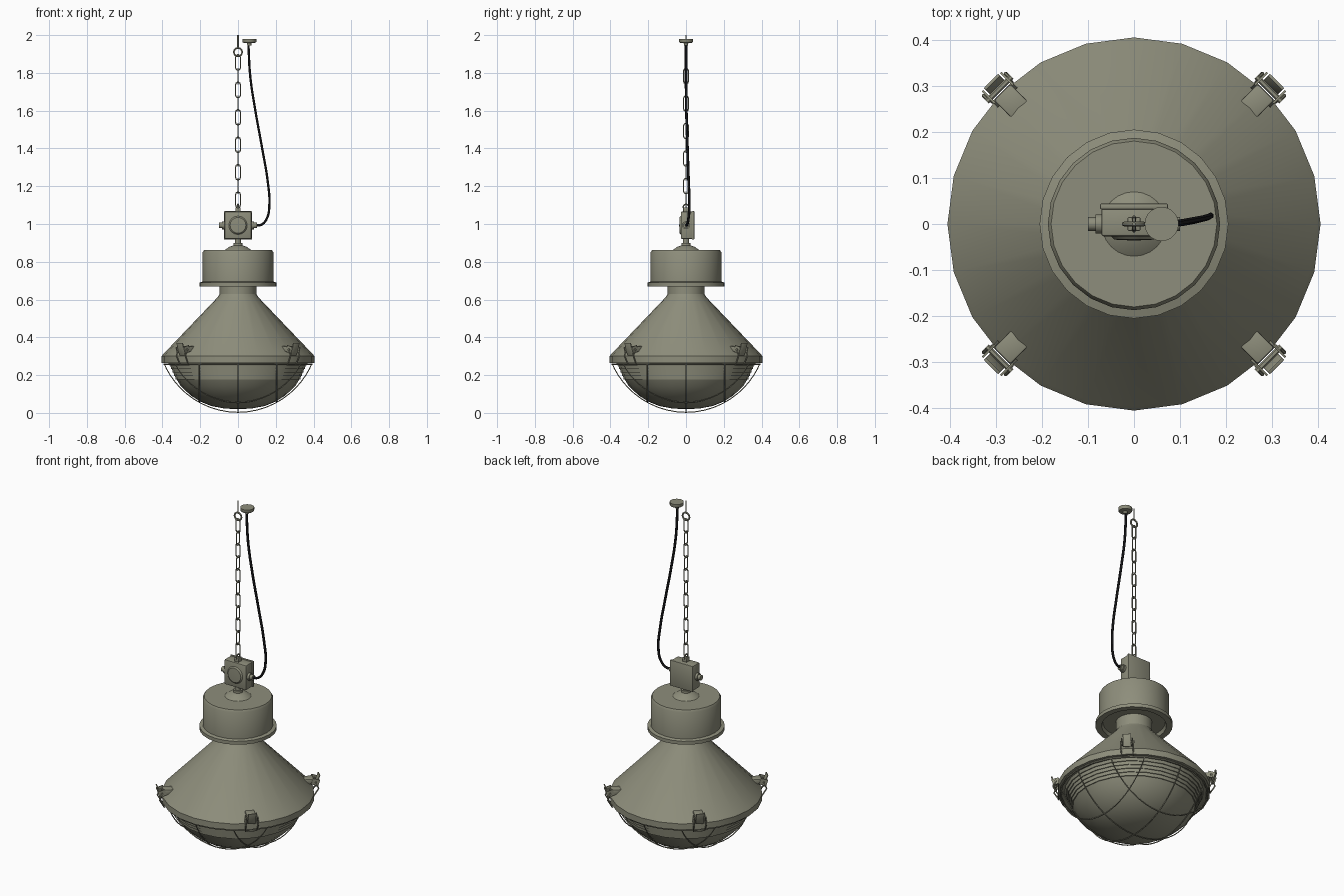
import bpy, bmesh, math
from mathutils import Matrix, Vector

cube = bpy.data.objects.get("Cube")
if cube:
    bpy.data.objects.remove(cube, do_unlink=True)


def make_material(name, rgb):
    m = bpy.data.materials.new(name)
    m.use_nodes = True
    m.diffuse_color = (*rgb, 1)
    m.node_tree.nodes["Principled BSDF"].inputs["Base Color"].default_value = (*rgb, 1)
    return m


olive = make_material("olive grey paint", (0.27, 0.27, 0.2))
black = make_material("black rubber", (0.012, 0.012, 0.014))


def finish(bm, name, mat, place):
    bmesh.ops.recalc_face_normals(bm, faces=bm.faces)
    me = bpy.data.meshes.new(name)
    bm.to_mesh(me)
    bm.free()
    me.materials.append(mat)
    ob = bpy.data.objects.new(name, me)
    bpy.context.collection.objects.link(ob)
    ob.matrix_world = place
    return ob


def lathe(name, profile, sides=24, place=Matrix(), mat=olive):
    """Spin an (r, z) profile about the z axis."""
    bm = bmesh.new()
    verts = [bm.verts.new((r, 0, z)) for r, z in profile]
    edges = [bm.edges.new(pair) for pair in zip(verts, verts[1:])]
    bmesh.ops.spin(bm, geom=verts + edges, cent=(0, 0, 0), axis=(0, 0, 1),
                   angle=math.tau, steps=sides, use_duplicate=False)
    bmesh.ops.remove_doubles(bm, verts=bm.verts, dist=0.0004)
    return finish(bm, name, mat, place)


def box(name, centre, size, bevel=0.0, place=Matrix()):
    bm = bmesh.new()
    bmesh.ops.create_cube(bm, size=1, matrix=Matrix.Translation(centre) @ Matrix.Diagonal((*size, 1)))
    if bevel:
        bmesh.ops.bevel(bm, geom=bm.edges[:], offset=bevel, segments=2, affect='EDGES', profile=0.5)
    return finish(bm, name, olive, place)


def tube(name, points, radius, closed=False, kind='POLY', mat=olive, place=Matrix()):
    cu = bpy.data.curves.new(name, 'CURVE')
    cu.dimensions = '3D'
    cu.bevel_depth = radius
    cu.bevel_resolution = 1
    cu.use_fill_caps = True
    cu.resolution_u = 6
    sp = cu.splines.new(kind)
    if kind == 'BEZIER':
        sp.bezier_points.add(len(points) - 1)
        for bp, p in zip(sp.bezier_points, points):
            bp.co = p
            bp.handle_left_type = bp.handle_right_type = 'AUTO'
    else:
        sp.points.add(len(points) - 1)
        for pt, p in zip(sp.points, points):
            pt.co = (*p, 1)
    sp.use_cyclic_u = closed
    cu.materials.append(mat)
    ob = bpy.data.objects.new(name, cu)
    bpy.context.collection.objects.link(ob)
    ob.matrix_world = place
    return ob


def cylinder_x(name, x0, x1, r, z, y=0.0):
    place = Matrix.Translation((x0, y, z)) @ Matrix.Rotation(math.pi / 2, 4, 'Y')
    return lathe(name, [(0, 0), (r, 0), (r, x1 - x0), (0, x1 - x0)], 12, place)


def circle(r, n, z):
    return [(r * math.cos(math.tau * i / n), r * math.sin(math.tau * i / n), z) for i in range(n)]


# Conical shade with a short vertical rim and neck
lathe("shade", [(0.36, 0.265), (0.405, 0.265), (0.405, 0.3), (0.395, 0.312),
                (0.11, 0.61), (0.097, 0.63), (0.097, 0.7)])

# Gear housing with flange, recessed underside and stepped lid
lathe("gear_housing", [(0.09, 0.69), (0.165, 0.69), (0.172, 0.67), (0.205, 0.67), (0.205, 0.69),
                       (0.187, 0.695), (0.187, 0.85), (0.18, 0.862), (0.07, 0.862),
                       (0.045, 0.88), (0.025, 0.886), (0.025, 0.9), (0.016, 0.9), (0.016, 0.925)])

# Lens bowl: stepped upper band, domed below
bowl = [(0.37, 0.268)]
for i in range(5):
    bowl += [(0.362 - 0.008 * i, 0.25 - 0.018 * i), (0.357 - 0.008 * i, 0.25 - 0.018 * i)]
bowl += [(0.302, 0.14), (0.25, 0.092), (0.2, 0.06), (0.14, 0.036), (0.07, 0.023), (0, 0.02)]
lathe("lens_bowl", bowl)

# Wire guard: crossing wires lying on a shallow spherical cap, plus a rim ring
RIM, DEPTH, WIRE = 0.39, 0.255, 0.003
CAP = (RIM ** 2 + DEPTH ** 2) / (2 * DEPTH)
for d in (-0.205, 0, 0.205):
    half = math.sqrt(RIM ** 2 - d * d)
    pts = []
    for i in range(25):
        t = half * math.sin(math.pi * (i / 24 - 0.5))
        pts.append((t, d, WIRE + CAP - math.sqrt(CAP ** 2 - t * t - d * d)))
    for turn in (0, math.pi / 2):
        tube("guard_wire", pts, WIRE, place=Matrix.Rotation(turn, 4, 'Z'))
tube("guard_rim", circle(RIM, 24, DEPTH + WIRE), 0.005, closed=True)

# Four toggle clamps on the diagonals of the rim
for k in range(4):
    turn = Matrix.Rotation(math.pi / 4 + k * math.pi / 2, 4, 'Z')
    box("clamp_base", (0.372, 0, 0.338), (0.066, 0.05, 0.03), 0.004, turn)
    tilt = turn @ Matrix.Translation((0.415, 0, 0.33)) @ Matrix.Rotation(math.radians(18), 4, 'Y')
    box("clamp_lever", (0.008, 0, 0.01), (0.007, 0.044, 0.07), 0.002, tilt)
    for s in (-1, 1):
        box("clamp_ear", (-0.004, 0.028 * s, 0.005), (0.04, 0.005, 0.035), 0, tilt)
    tube("clamp_pin", [(0.414, -0.038, 0.335), (0.414, 0.038, 0.335)], 0.006, place=turn)
    tube("clamp_bail", [(0.414, -0.034, 0.335), (0.428, -0.034, 0.3), (0.402, -0.03, 0.256),
                        (0.402, 0.03, 0.256), (0.428, 0.034, 0.3), (0.414, 0.034, 0.335)],
         0.004, place=turn)

# Junction box with lid, glands and hanging lug
box("junction_box", (0, 0.004, 0.993), (0.142, 0.062, 0.145), 0.006)
box("junction_box_lid", (0, 0.038, 0.993), (0.148, 0.012, 0.15), 0.003)
lathe("front_plug", [(0.05, 0), (0.042, 0.008), (0, 0.01)], 16,
      Matrix.Translation((0, -0.026, 0.993)) @ Matrix.Rotation(math.pi / 2, 4, 'X'))
for s in (-1, 1):
    inner, outer = sorted((0.068 * s, 0.084 * s))
    cylinder_x("gland_collar", inner, outer, 0.021, 0.993)
    inner, outer = sorted((0.08 * s, 0.1 * s))
    cylinder_x("gland_nut", inner, outer, 0.015, 0.993)
box("hanging_lug", (0, 0, 1.075), (0.028, 0.03, 0.026), 0.003)
tube("lug_ring", [(0, y, z + 1.09) for y, z, _ in circle(0.015, 12, 0)], 0.004, closed=True)

# Chain of alternating oval links
LINKS, LOW, HIGH = 11, 1.092, 1.892
pitch = (HIGH - LOW) / LINKS
for i in range(LINKS):
    straight, bend = pitch / 2 - 0.008, 0.0125
    pts = []
    for j in range(12):
        a = math.pi * (j + (0 if j < 6 else -1)) / 5
        pts.append((bend * math.cos(a), 0, bend * math.sin(a) + (straight if j < 6 else -straight)))
    place = Matrix.Translation((0, 0, LOW + pitch * (i + 0.5))) @ Matrix.Rotation(i % 2 * math.pi / 2, 4, 'Z')
    tube("chain_link", pts, 0.0035, closed=True, place=place)

# Ceiling hook: ring and rod
tube("hook_ring", [(x, 0, z + 1.91) for x, z, _ in circle(0.022, 16, 0)], 0.005, closed=True)
tube("hook_rod", [(0, 0, 1.93), (0, 0, 2.0)], 0.004)

# Ceiling rose and power cable
lathe("ceiling_rose", [(0, 1.945), (0.01, 1.945), (0.012, 1.957), (0.034, 1.96), (0.037, 1.965),
                       (0.037, 1.98), (0, 1.98)], 20, Matrix.Translation((0.06, 0, 0)))
tube("power_cable", [(0.055, 0, 1.95), (0.065, 0, 1.78), (0.092, 0.002, 1.6), (0.128, 0.008, 1.4),
                     (0.158, 0.014, 1.22), (0.166, 0.018, 1.1), (0.153, 0.013, 1.03),
                     (0.125, 0.006, 0.997), (0.09, 0, 0.993)], 0.007, kind='BEZIER', mat=black)

# Turn the curves into meshes and smooth the shading
bpy.ops.object.select_all(action='DESELECT')
curves = [o for o in bpy.context.scene.objects if o.type == 'CURVE']
for o in curves:
    o.select_set(True)
bpy.context.view_layer.objects.active = curves[0]
bpy.ops.object.convert(target='MESH')
bpy.ops.object.select_all(action='DESELECT')
for o in bpy.context.scene.objects:
    if o.type == 'MESH':
        o.select_set(True)
        bpy.context.view_layer.objects.active = o
bpy.ops.object.shade_smooth_by_angle(angle=math.radians(32))
